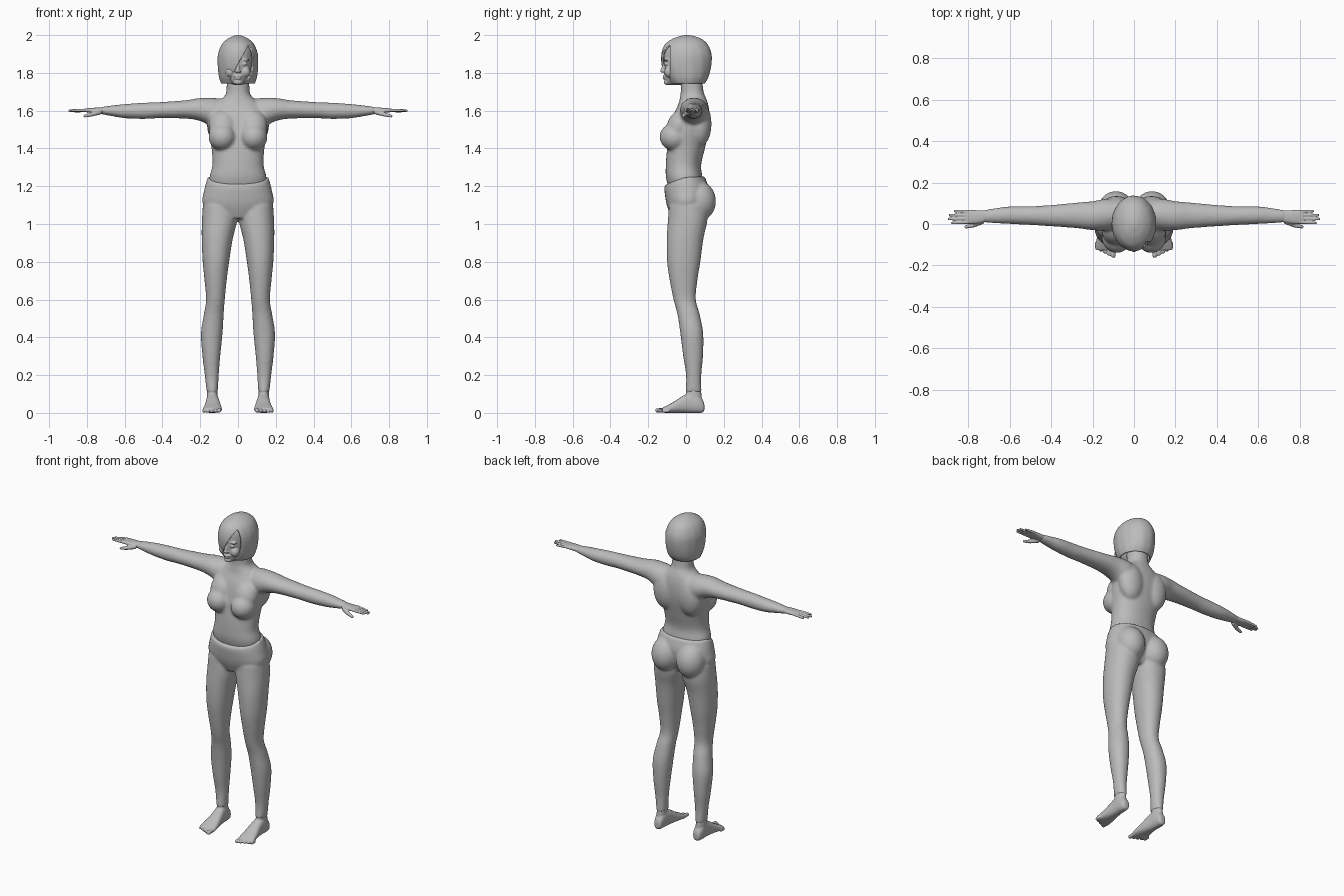
import bpy
import bmesh
import math
from mathutils import Matrix, Vector

cube = bpy.data.objects.get("Cube")
if cube:
    bpy.data.objects.remove(cube)

grey = bpy.data.materials.new("plain grey")
grey.use_nodes = True
grey.diffuse_color = (0.5, 0.5, 0.5, 1)
grey.node_tree.nodes["Principled BSDF"].inputs["Base Color"].default_value = grey.diffuse_color


def spline(rows, steps):
    """Smooth in-between sections through the given sections."""
    result = []
    for i in range(len(rows) - 1):
        a, b, c, d = (rows[max(i - 1, 0)], rows[i], rows[i + 1], rows[min(i + 2, len(rows) - 1)])
        for s in range(steps):
            t = s / steps
            result.append([q + t / 2 * (r - p + t * (2 * p - 5 * q + 4 * r - o + t * (3 * (q - r) + o - p)))
                           for p, q, r, o in zip(a, b, c, d)])
    return result + [list(rows[-1])]


def loft(bm, rows, axis="Z", sides=32, steps=5, power=2.0):
    """Closed skin over sections (position, low u, high u, low v, high v) along an axis."""
    order = {"Z": lambda t, u, v: (u, v, t), "X": lambda t, u, v: (t, u, v), "Y": lambda t, u, v: (u, t, v)}[axis]
    rings = []
    for t, u0, u1, v0, v1 in spline(rows, steps):
        ring = []
        for k in range(sides):
            angle = math.tau * k / sides
            c, s = math.cos(angle), math.sin(angle)
            c = math.copysign(abs(c) ** (2 / power), c)
            s = math.copysign(abs(s) ** (2 / power), s)
            ring.append(bm.verts.new(order(t, (u0 + u1 + (u1 - u0) * c) / 2, (v0 + v1 + (v1 - v0) * s) / 2)))
        rings.append(ring)
    for low, high in zip(rings, rings[1:]):
        for k in range(sides):
            n = (k + 1) % sides
            bm.faces.new((low[k], low[n], high[n], high[k]))
    return bm.faces.new(rings[0][::-1]), bm.faces.new(rings[-1])


def central(rows):
    """Sections (height, half width, front, back) centred on the body."""
    return [(z, -w, w, front, back) for z, w, front, back in rows]


def ball(bm, centre, size, pitch=0):
    matrix = Matrix.Translation(centre) @ Matrix.Rotation(pitch, 4, "X") @ Matrix.Diagonal((*size, 1))
    bmesh.ops.create_uvsphere(bm, u_segments=32, v_segments=20, radius=1, matrix=matrix)


def digit(bm, start, end, r0, r1):
    """Tapered capsule between two points."""
    start, end = Vector(start), Vector(end)
    turn = (end - start).to_track_quat("Z", "Y")
    for v in bmesh.ops.create_uvsphere(bm, u_segments=16, v_segments=10, radius=1)["verts"]:
        tip = v.co.z > 0.01
        v.co = (end if tip else start) + turn @ (v.co * (r1 if tip else r0))


def both_sides(bm):
    """Repeat everything built so far on the other side."""
    copy = bmesh.ops.duplicate(bm, geom=bm.verts[:] + bm.edges[:] + bm.faces[:])["geom"]
    for v in copy:
        if isinstance(v, bmesh.types.BMVert):
            v.co.x *= -1


def finish(name, bm, voxel=None, smooth=0):
    bmesh.ops.recalc_face_normals(bm, faces=bm.faces)
    for f in bm.faces:
        f.smooth = True
    mesh = bpy.data.meshes.new(name)
    bm.to_mesh(mesh)
    bm.free()
    mesh.materials.append(grey)
    obj = bpy.data.objects.new(name, mesh)
    bpy.context.collection.objects.link(obj)
    if voxel:
        fuse = obj.modifiers.new("fuse", "REMESH")
        fuse.mode, fuse.voxel_size, fuse.use_smooth_shade = "VOXEL", voxel, True
        soften = obj.modifiers.new("soften", "SMOOTH")
        soften.factor, soften.iterations = 0.5, smooth
    return obj


# Upper body: arms, bust, shoulder blades, torso with neck
bm = bmesh.new()
loft(bm, [(.03, 0, .1, 1.52, 1.655), (.12, -.03, .122, 1.51, 1.667), (.2, -.03, .11, 1.545, 1.667),
          (.28, -.02, .103, 1.558, 1.655), (.42, -.01, .09, 1.56, 1.645), (.5, -.005, .086, 1.556, 1.642),
          (.6, 0, .085, 1.56, 1.635), (.68, .004, .075, 1.573, 1.626), (.735, .01, .066, 1.583, 1.618)], "X")
ball(bm, (.083, -.062, 1.46), (.073, .078, .072), -.15)
ball(bm, (.08, -.035, 1.52), (.075, .065, .09), -.4)
ball(bm, (.085, .075, 1.53), (.08, .06, .12))
both_sides(bm)
loft(bm, central([(1.15, .14, -.08, .09), (1.24, .152, -.105, .088), (1.31, .136, -.107, .08), (1.4, .14, -.1, .1),
                  (1.5, .158, -.085, .122), (1.58, .16, -.065, .125), (1.635, .12, -.04, .117),
                  (1.67, .078, -.032, .105), (1.7, .062, -.028, .093), (1.78, .06, -.03, .085)]), power=2.2)
finish("upper_body", bm, .008, 8)

# Leggings: legs, seat and hips, with the waistband dipping at the front
bm = bmesh.new()
loft(bm, [(.11, .107, .166, -.002, .082), (.2, .102, .176, 0, .081), (.3, .094, .188, -.015, .09),
          (.42, .082, .196, -.03, .091), (.52, .076, .181, -.045, .073), (.6, .07, .169, -.066, .052),
          (.7, .06, .177, -.086, .06), (.8, .047, .187, -.1, .076), (.92, .028, .192, -.102, .092),
          (1.02, .004, .191, -.096, .113), (1.1, .003, .186, -.09, .11)], power=2.15)
ball(bm, (.087, .07, 1.125), (.086, .088, .105), .15)
both_sides(bm)
before = set(bm.verts)
loft(bm, central([(1.03, .09, -.075, .07), (1.1, .184, -.102, .105), (1.18, .179, -.114, .12),
                  (1.252, .16, -.113, .1)]), power=2.2)
for v in set(bm.verts) - before:
    if v.co.z > 1.17:
        v.co.z += (v.co.z - 1.17) * 5 * min(v.co.y, 0)
finish("leggings", bm, .008, 5)

# Feet with ankles and toes
bm = bmesh.new()
loft(bm, [(.097, .122, .15, .015, .045), (.088, .112, .16, .002, .07), (.06, .106, .167, 0, .1),
          (.02, .102, .168, 0, .108), (-.02, .096, .171, 0, .088), (-.07, .088, .18, 0, .056),
          (-.105, .085, .187, 0, .037), (-.125, .09, .184, .002, .026)], "Y", power=2.4)
loft(bm, [(.04, .11, .164, .005, .085), (.08, .109, .165, .002, .083), (.13, .11, .163, 0, .079)])
for k in range(5):
    x, r = .1 + .02 * k, .013 - .001 * k
    digit(bm, (x, -.11 + .004 * k, r + .002), (x, -.152 + .009 * k, r), r, r * .9)
both_sides(bm)
finish("feet", bm, .004, 2)

# Hands: palm, four fingers and thumb
bm = bmesh.new()
loft(bm, [(.71, .012, .064, 1.585, 1.617), (.75, .003, .066, 1.586, 1.616), (.79, 0, .068, 1.59, 1.613),
          (.815, .002, .066, 1.594, 1.61)], "X", power=2.4)
for k, reach in enumerate((.877, .893, .888, .862)):
    digit(bm, (.8, .009 + .017 * k, 1.602), (reach, .005 + .019 * k, 1.602 - .002 * k), .009, .0065)
digit(bm, (.735, .012, 1.592), (.775, -.006, 1.58), .014, .011)
digit(bm, (.775, -.006, 1.58), (.81, -.014, 1.572), .011, .008)
both_sides(bm)
finish("hands", bm, .0035, 2)

# Head: eyes and cheeks on both sides, then skull, nose, lips and chin
bm = bmesh.new()
ball(bm, (.033, -.104, 1.847), (.017, .012, .009))
ball(bm, (.036, -.102, 1.868), (.024, .014, .007))
ball(bm, (.04, -.085, 1.805), (.026, .03, .03))
ball(bm, (.009, -.122, 1.807), (.008, .01, .006))
both_sides(bm)
loft(bm, central([(1.735, .022, -.092, -.02), (1.75, .042, -.108, .03), (1.78, .062, -.114, .06),
                  (1.82, .075, -.115, .09), (1.87, .083, -.118, .11), (1.93, .08, -.108, .1),
                  (1.97, .05, -.07, .07)]))
digit(bm, (0, -.112, 1.85), (0, -.127, 1.811), .008, .01)
ball(bm, (0, -.112, 1.782), (.023, .012, .006))
ball(bm, (0, -.11, 1.771), (.019, .013, .006))
ball(bm, (0, -.1, 1.75), (.022, .018, .014))
finish("head", bm, .004, 2)

# Bobbed hair: a shell, cut open over the face under a slanted fringe
bm = bmesh.new()
caps = loft(bm, central([(1.745, .09, -.085, .1), (1.78, .101, -.108, .12), (1.84, .107, -.128, .134),
                         (1.9, .105, -.13, .135), (1.95, .086, -.112, .115), (1.98, .056, -.072, .082),
                         (1.995, .025, -.03, .04), (2, .005, -.005, .01)]), sides=80, steps=6)
bmesh.ops.delete(bm, geom=[caps[0]], context="FACES_ONLY")
for v in bm.verts:
    angle = math.atan2(v.co.y, v.co.x)
    ripple = 1 + .006 * math.sin(angle * 13 + v.co.z * 9) * min(1, (2 - v.co.z) * 8)
    v.co.x, v.co.y = v.co.x * ripple, v.co.y * ripple
fringe_point, fringe_normal = Vector((.063, 0, 1.96)), Vector((.2, 0, -.11))
side_point, side_normal = Vector((0, -.085, 1.8)), Vector((0, -1, 0))
for point, normal in ((fringe_point, fringe_normal), (side_point, side_normal)):
    bmesh.ops.bisect_plane(bm, geom=bm.verts[:] + bm.edges[:] + bm.faces[:], plane_co=point, plane_no=normal)
opening = []
for f in bm.faces:
    middle = f.calc_center_median()
    if (middle - fringe_point).dot(fringe_normal) > 0 and (middle - side_point).dot(side_normal) > 0:
        opening.append(f)
bmesh.ops.delete(bm, geom=opening, context="FACES")
hair = finish("hair", bm)
shell = hair.modifiers.new("thickness", "SOLIDIFY")
shell.thickness, shell.offset = .01, -1
bpy.context.view_layer.objects.active = hair
hair.select_set(True)
bpy.ops.object.shade_smooth_by_angle(angle=math.radians(50))
